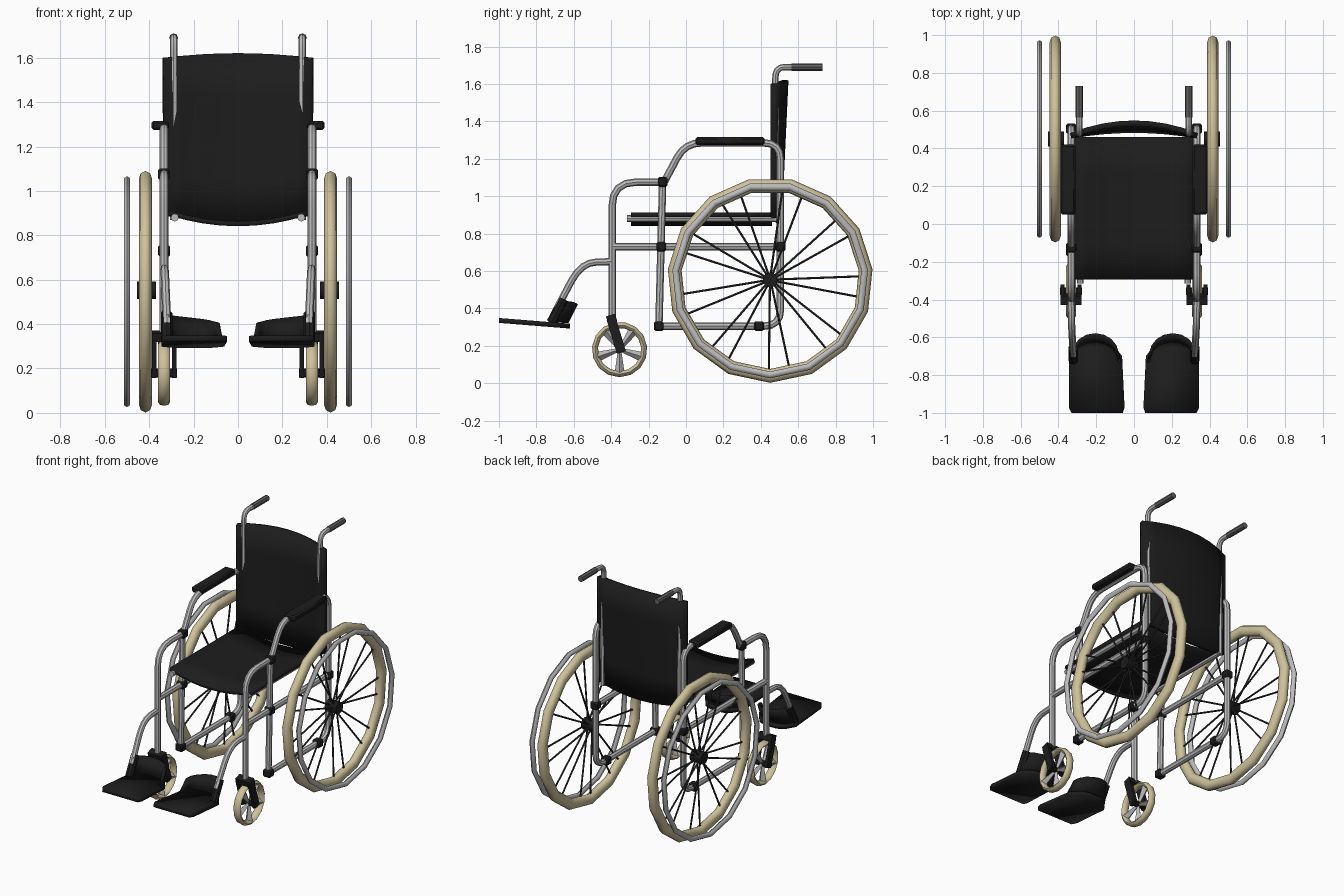
import bpy, bmesh, math
from mathutils import Vector, Matrix

if "Cube" in bpy.data.objects:
    bpy.data.objects.remove(bpy.data.objects["Cube"])


def material(name, c):
    m = bpy.data.materials.new(name)
    m.diffuse_color = (*c, 1)
    m.use_nodes = True
    m.node_tree.nodes["Principled BSDF"].inputs["Base Color"].default_value = m.diffuse_color
    return m


BLACK = material("black fabric", (0.012, 0.012, 0.012))
SPOKE = material("dark spoke", (0.03, 0.03, 0.03))
METAL = material("grey metal", (0.50, 0.50, 0.50))
TYRE = material("beige rubber", (0.62, 0.54, 0.33))
GRIP = material("dark grey grip", (0.12, 0.12, 0.12))


def finish(name, bm, mat, mirror=True, solid=0.0, angle=40):
    bmesh.ops.recalc_face_normals(bm, faces=bm.faces)
    me = bpy.data.meshes.new(name)
    bm.to_mesh(me)
    bm.free()
    me.materials.append(mat)
    ob = bpy.data.objects.new(name, me)
    bpy.context.collection.objects.link(ob)
    bpy.ops.object.select_all(action='DESELECT')
    ob.select_set(True)
    bpy.context.view_layer.objects.active = ob
    bpy.ops.object.shade_smooth_by_angle(angle=math.radians(angle))
    if solid:
        m = ob.modifiers.new("thickness", 'SOLIDIFY')
        m.thickness = solid
        m.offset = 0
    if mirror:
        ob.modifiers.new("mirror", 'MIRROR')
    return ob


def rounded(pts, r):
    """Round the inner corners of a path."""
    pts = [Vector(p) for p in pts]
    out = [pts[0]]
    for a, b, c in zip(pts, pts[1:], pts[2:]):
        p = b + (a - b).normalized() * min(r, (a - b).length * 0.49)
        q = b + (c - b).normalized() * min(r, (c - b).length * 0.49)
        for i in range(5):
            t = i / 4
            out.append(p * (1 - t) ** 2 + b * 2 * t * (1 - t) + q * t * t)
    return out + [pts[-1]]


def tube(bm, pts, r0, r1=None, n=8, ref=(1, 0, 0)):
    pts = [Vector(p) for p in pts]
    r1 = r0 if r1 is None else r1
    loops = []
    for i, p in enumerate(pts):
        t = (pts[min(i + 1, len(pts) - 1)] - pts[max(i - 1, 0)]).normalized()
        u = Vector(ref)
        u = (u - t * u.dot(t)).normalized()
        v = t.cross(u)
        r = r0 + (r1 - r0) * i / (len(pts) - 1)
        loops.append([bm.verts.new(p + (u * math.cos(k * math.tau / n)
                      + v * math.sin(k * math.tau / n)) * r) for k in range(n)])
    for a, b in zip(loops, loops[1:]):
        for k in range(n):
            bm.faces.new((a[k], a[(k + 1) % n], b[(k + 1) % n], b[k]))
    bm.faces.new(loops[0])
    bm.faces.new(loops[-1])


def box(bm, c, s, rot=0.0):
    m = Matrix.Translation(c) @ Matrix.Rotation(rot, 4, 'X') @ Matrix.Diagonal((*s, 1))
    bmesh.ops.create_cube(bm, size=1, matrix=m)


def ring(name, c, R, hw, hr, mat, sides=15, n=8):
    """Wheel ring about the x axis, with one corner at the bottom."""
    bm = bmesh.new()
    loops = []
    for i in range(sides):
        a = -math.pi / 2 + i * math.tau / sides
        loop = []
        for k in range(n):
            b = k * math.tau / n
            r = R - hr + hr * math.cos(b)
            loop.append(bm.verts.new((c[0] + hw * math.sin(b),
                                      c[1] + r * math.cos(a), c[2] + r * math.sin(a))))
        loops.append(loop)
    for i in range(sides):
        a, b = loops[i], loops[(i + 1) % sides]
        for k in range(n):
            bm.faces.new((a[k], a[(k + 1) % n], b[(k + 1) % n], b[k]))
    finish(name, bm, mat, angle=60)


def grid(bm, f, nu, nv):
    g = [[bm.verts.new(f(i / nu * 2 - 1, j / nv)) for i in range(nu + 1)] for j in range(nv + 1)]
    for j in range(nv):
        for i in range(nu):
            bm.faces.new((g[j][i], g[j][i + 1], g[j + 1][i + 1], g[j + 1][i]))


# large rear wheels
W = (0.417, 0.45, 0.552)
ring("rear_tyre", W, 0.55, 0.03, 0.037, TYRE)
ring("hand_rim", (0.50, 0.45, 0.552), 0.526, 0.016, 0.018, METAL, n=6)
bm = bmesh.new()
for i in range(18):
    a = i * math.tau / 18 + 0.1
    b = a + (0.06 if i % 2 else -0.06)
    x = 0.40 if i % 2 else 0.43
    tube(bm, [(x, W[1] + 0.02 * math.cos(a), W[2] + 0.02 * math.sin(a)),
              (W[0], W[1] + 0.49 * math.cos(b), W[2] + 0.49 * math.sin(b))], 0.006, n=5)
finish("rear_spokes", bm, SPOKE)
bm = bmesh.new()
tube(bm, [(0.37, W[1], W[2]), (0.455, W[1], W[2])], 0.04, n=12, ref=(0, 0, 1))
finish("rear_hub", bm, BLACK)

# small front castors with forks
C = (0.333, -0.355, 0.18)
ring("castor_tyre", C, 0.148, 0.027, 0.016, TYRE)
bm = bmesh.new()
for i in range(5):
    a = math.pi / 2 + (i + 0.5) * math.tau / 5
    d = Vector((0, math.cos(a), math.sin(a)))
    tube(bm, [Vector(C) + d * 0.01, Vector(C) + d * 0.122], 0.01, 0.026, n=4)
finish("castor_spokes", bm, METAL)
bm = bmesh.new()
for x in (0.288, 0.378):
    box(bm, (x, -0.373, 0.255), (0.02, 0.05, 0.19), math.radians(17))
box(bm, (0.333, -0.398, 0.345), (0.11, 0.05, 0.04), math.radians(17))
tube(bm, [(0.275, *C[1:]), (0.392, *C[1:])], 0.02, ref=(0, 0, 1))
finish("castor_fork", bm, BLACK)

# side frame tubes
X = 0.333
bm = bmesh.new()
for r, path in (
    (0.13, [(-0.395, 0.33), (-0.395, 1.075), (-0.125, 1.075)]),
    (0.09, [(-0.125, 1.06), (-0.005, 1.285), (0.505, 1.285), (0.505, 0.305), (-0.17, 0.305)]),
    (0.05, [(-0.125, 1.075), (-0.145, 0.305)]),
    (0.05, [(-0.395, 0.73), (0.505, 0.73)]),
):
    tube(bm, rounded([(X, y, z) for y, z in path], r), 0.02)
finish("side_frame", bm, METAL)
bm = bmesh.new()
for y, z in ((-0.125, 1.075), (-0.132, 0.73), (-0.145, 0.305), (0.505, 0.73), (0.39, 0.305)):
    box(bm, (X, y, z), (0.055, 0.052, 0.052))
bmesh.ops.bevel(bm, geom=bm.edges[:], offset=0.008, segments=1, affect='EDGES')
finish("frame_joints", bm, BLACK)

# seat rails, push handle poles and grips
bm = bmesh.new()
tube(bm, [(0.285, -0.315, 0.88), (0.285, 0.48, 0.88)], 0.018)
tube(bm, rounded([(0.29, 0.485, 0.87), (0.29, 0.477, 1.69), (0.29, 0.58, 1.69)], 0.06), 0.017)
finish("seat_rail_and_handle_pole", bm, METAL)
bm = bmesh.new()
tube(bm, [(0.29, 0.565, 1.69), (0.29, 0.73, 1.69)], 0.02)
finish("handle_grip", bm, GRIP)

# armrest pads
bm = bmesh.new()
box(bm, (0.35, 0.235, 1.295), (0.08, 0.37, 0.042))
bmesh.ops.bevel(bm, geom=bm.edges[:], offset=0.01, segments=1, affect='EDGES')
finish("armrest_pad", bm, BLACK)

# sagging seat and bulging backrest
bm = bmesh.new()
grid(bm, lambda u, v: (0.312 * u, -0.295 + 0.755 * v, 0.902 - 0.05 * (1 - u * u)), 8, 4)
finish("seat", bm, BLACK, False, 0.022)
bm = bmesh.new()
grid(bm, lambda u, v: (0.335 * u, 0.467 + (0.03 + 0.036 * v) * (1 - u * u),
                       0.89 + 0.71 * v + (0.02 * v - 0.035 * (1 - v)) * (1 - u * u)), 8, 4)
finish("backrest", bm, BLACK, False, 0.03)

# legrest hangers and clamps
bm = bmesh.new()
tube(bm, rounded([(X, -0.395, 0.65), (0.33, -0.56, 0.645), (0.32, -0.69, 0.40)], 0.11), 0.019)
finish("legrest_tube", bm, METAL)
bm = bmesh.new()
tube(bm, [(0.322, -0.655, 0.45), (0.322, -0.72, 0.325)], 0.026)
finish("legrest_clamp", bm, BLACK)

# footplates, sloping up to the front
bm = bmesh.new()
outline = [(0.06, -1.0), (0.33, -1.0), (0.345, -0.97), (0.345, -0.70), (0.30, -0.64),
           (0.25, -0.62), (0.16, -0.62), (0.11, -0.64), (0.063, -0.70), (0.05, -0.97)]
bm.faces.new([bm.verts.new((x, y, 0.305 - (y + 0.62) * 0.08)) for x, y in outline])
finish("footplate", bm, BLACK, True, 0.026)


# heel loops
def heel(u, v):
    a = u * math.pi / 2
    top = 0.425 + 0.02 * u
    return (0.205 + (0.13 - 0.015 * v) * math.sin(a),
            -0.735 + 0.05 * v + 0.10 * math.cos(a), 0.325 + (top - 0.325) * v)


bm = bmesh.new()
grid(bm, heel, 8, 1)
finish("heel_loop", bm, BLACK, True, 0.015)
